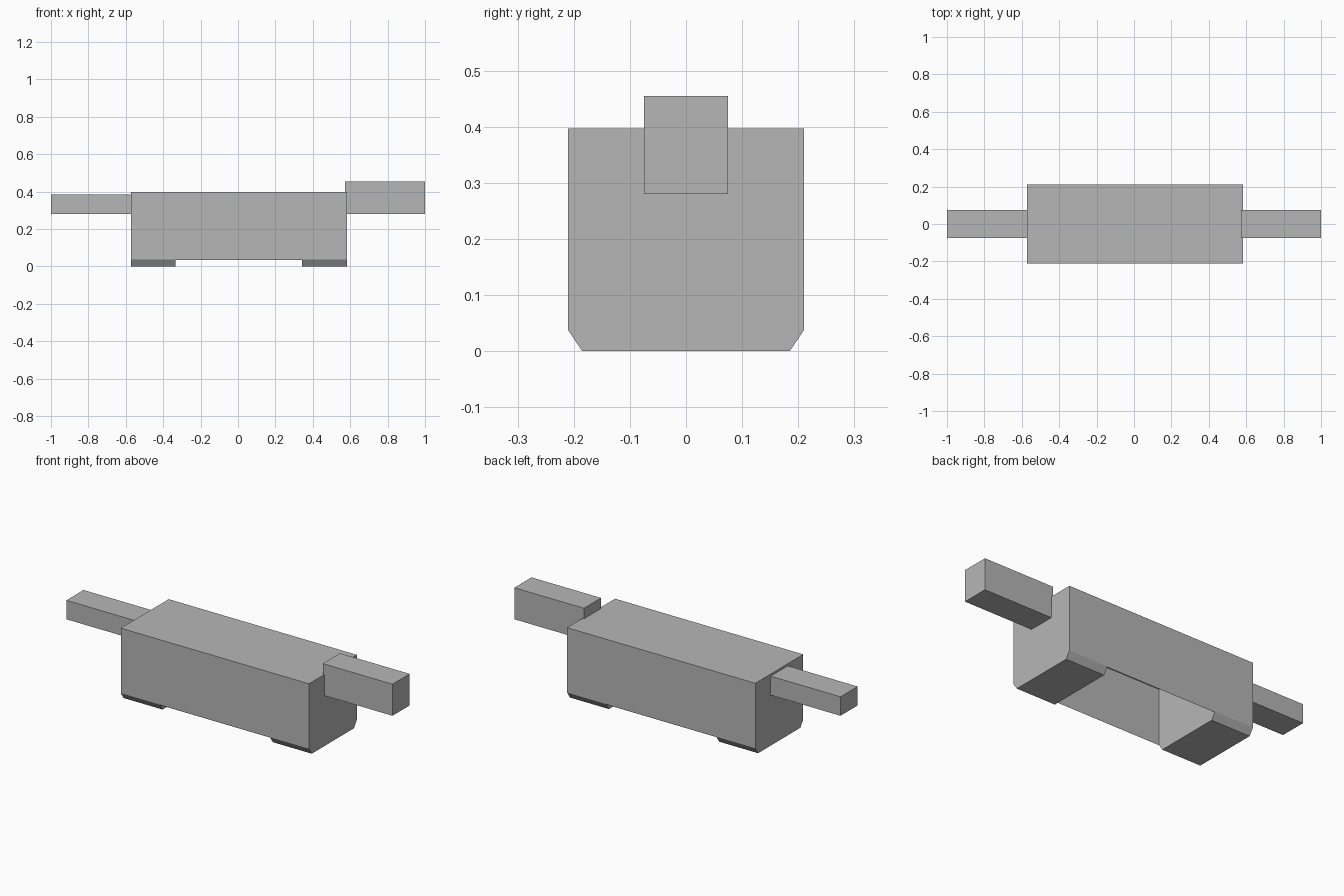
import bpy
import bmesh

cube = bpy.data.objects.get("Cube")
if cube:
    bpy.data.objects.remove(cube, do_unlink=True)

grey = bpy.data.materials.new("light grey")
grey.use_nodes = True
colour = (0.47, 0.47, 0.47, 1)
grey.diffuse_color = colour
grey.node_tree.nodes["Principled BSDF"].inputs["Base Color"].default_value = colour


def prism(name, profile, x0, x1):
    """Extrude a closed (y, z) profile along x."""
    bm = bmesh.new()
    face = bm.faces.new([bm.verts.new((x0, y, z)) for y, z in profile])
    moved = bmesh.ops.extrude_face_region(bm, geom=[face])["geom"]
    verts = [v for v in moved if isinstance(v, bmesh.types.BMVert)]
    bmesh.ops.translate(bm, verts=verts, vec=(x1 - x0, 0, 0))
    bmesh.ops.recalc_face_normals(bm, faces=bm.faces)
    mesh = bpy.data.meshes.new(name)
    bm.to_mesh(mesh)
    bm.free()
    mesh.materials.append(grey)
    obj = bpy.data.objects.new(name, mesh)
    bpy.context.collection.objects.link(obj)
    return obj


def box(name, half_width, z0, z1, x0, x1):
    w = half_width
    return prism(name, [(-w, z0), (w, z0), (w, z1), (-w, z1)], x0, x1)


# Main body with bevelled lower edges
body = prism("body", [(-0.185, 0), (0.185, 0), (0.21, 0.037),
                      (0.21, 0.397), (-0.21, 0.397), (-0.21, 0.037)],
             -0.572, 0.582)

# Deep open recess underneath, leaving thin side walls and two end feet
cutter = box("recess_cutter", 0.208, -0.1, 0.345, -0.333, 0.343)
cutter.hide_render = True
cut = body.modifiers.new("recess", 'BOOLEAN')
cut.object = cutter
cut.solver = 'EXACT'
bpy.context.view_layer.objects.active = body
bpy.ops.object.modifier_apply(modifier=cut.name)
bpy.data.objects.remove(cutter, do_unlink=True)

# Arms at both ends
box("right_arm", 0.075, 0.28, 0.385, -1.0, -0.57)
box("left_arm", 0.075, 0.28, 0.455, 0.573, 1.0)
